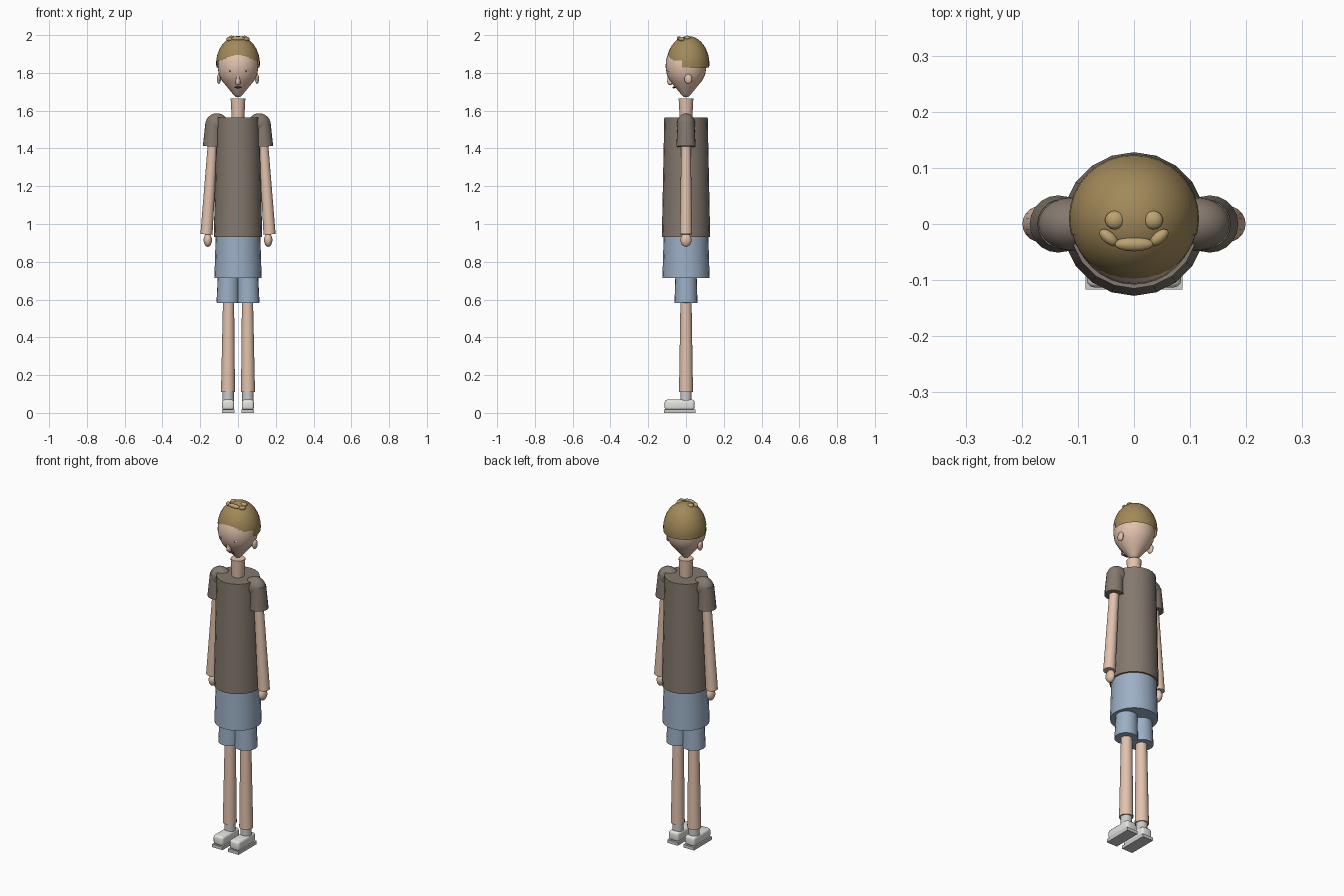
import bpy, bmesh, math
from mathutils import Vector, Matrix

if "Cube" in bpy.data.objects:
    bpy.data.objects.remove(bpy.data.objects["Cube"])

def material(name, rgb):
    m = bpy.data.materials.new(name)
    m.diffuse_color = (*rgb, 1)
    m.use_nodes = True
    m.node_tree.nodes["Principled BSDF"].inputs["Base Color"].default_value = m.diffuse_color
    return m

SKIN = material("skin", (0.76, 0.54, 0.42))
HAIR = material("hair", (0.36, 0.25, 0.10))
TUFT = material("tuft", (0.50, 0.36, 0.16))
SHIRT = material("shirt", (0.23, 0.19, 0.155))
DENIM = material("denim", (0.33, 0.43, 0.56))
WHITE = material("shoe_white", (0.78, 0.78, 0.74))
SOLE = material("sole_grey", (0.55, 0.55, 0.53))
SOCK = material("sock_grey", (0.62, 0.62, 0.60))
DARK = material("mouth_dark", (0.12, 0.05, 0.04))

def finish(name, bm, mat, smooth=True):
    bmesh.ops.recalc_face_normals(bm, faces=bm.faces)
    me = bpy.data.meshes.new(name)
    bm.to_mesh(me)
    bm.free()
    ob = bpy.data.objects.new(name, me)
    bpy.context.collection.objects.link(ob)
    me.materials.append(mat)
    if smooth:
        bpy.ops.object.select_all(action='DESELECT')
        ob.select_set(True)
        bpy.context.view_layer.objects.active = ob
        bpy.ops.object.shade_smooth_by_angle(angle=math.radians(40))
    return ob

def tube(name, a, b, ra, rb, mat, n=20):
    """Tapered cylinder from a (radius ra) to b (radius rb)."""
    a, b = Vector(a), Vector(b)
    rot = (b - a).to_track_quat('Z', 'Y').to_matrix().to_4x4()
    bm = bmesh.new()
    bmesh.ops.create_cone(bm, cap_ends=True, segments=n, radius1=ra, radius2=rb,
                          depth=(b - a).length,
                          matrix=Matrix.Translation((a + b) / 2) @ rot)
    return finish(name, bm, mat)

def ball_mesh(c, r, n=20, rot=Matrix()):
    bm = bmesh.new()
    bmesh.ops.create_uvsphere(bm, u_segments=n, v_segments=n // 2 + 2, radius=1,
                              matrix=Matrix.Translation(c) @ rot @ Matrix.Diagonal((*r, 1)))
    return bm

def ball(name, c, r, mat, n=20, rot=Matrix()):
    return finish(name, ball_mesh(c, r, n, rot), mat)

def box(name, lo, hi, mat, bevel=0.0):
    lo, hi = Vector(lo), Vector(hi)
    bm = bmesh.new()
    bmesh.ops.create_cube(bm, size=1, matrix=Matrix.Translation((lo + hi) / 2)
                          @ Matrix.Diagonal((*(hi - lo), 1)))
    if bevel:
        bmesh.ops.bevel(bm, geom=bm.edges[:], offset=bevel, segments=3,
                        profile=0.5, affect='EDGES')
    return finish(name, bm, mat)

def lathe(name, profile, mat, n=32):
    bm = bmesh.new()
    vs = [bm.verts.new((r, 0, z)) for r, z in profile]
    es = [bm.edges.new(p) for p in zip(vs, vs[1:])]
    bmesh.ops.spin(bm, geom=vs + es, cent=(0, 0, 0), axis=(0, 0, 1),
                   angle=2 * math.pi, steps=n)
    bmesh.ops.remove_doubles(bm, verts=bm.verts[:], dist=0.0005)
    return finish(name, bm, mat)

def hair_piece(name, c, r, cuts):
    """Ellipsoid shell trimmed by planes; keeps the side the normal points to."""
    bm = ball_mesh(c, r, 32)
    for co, no in cuts:
        bmesh.ops.bisect_plane(bm, geom=bm.verts[:] + bm.edges[:] + bm.faces[:],
                               plane_co=co, plane_no=no, clear_inner=True)
    return finish(name, bm, HAIR)

# Head and neck
lathe("head", [(0, 1.67), (0.014, 1.674), (0.027, 1.688), (0.052, 1.718), (0.084, 1.757),
               (0.101, 1.79), (0.108, 1.83), (0.106, 1.87), (0.088, 1.92),
               (0.055, 1.955), (0, 1.97)], SKIN)
tube("neck", (0, 0, 1.55), (0, 0, 1.665), 0.033, 0.039, SKIN)

# Hair cap, lower back hair and tufts
hair_piece("hair_cap", (0, 0.01, 1.85), (0.115, 0.113, 0.145), [((0, 0, 1.865), (0, 0, 1))])
hair_piece("back_hair", (0, 0.01, 1.85), (0.116, 0.114, 0.14),
           [((0, 0, 1.828), (0, 0, 1)), ((0, -0.02, 0), (0, 1, 0)),
            ((0, 0, 1.90), (0, 0, -1))])
ball("front_tuft", (0, -0.036, 1.982), (0.036, 0.013, 0.012), TUFT, 14)

# Face centre
tube("nose", (0, -0.082, 1.742), (0, -0.098, 1.815), 0.014, 0.003, SKIN, 12)
ball("nose_tip", (0, -0.083, 1.755), (0.013, 0.017, 0.02), SKIN, 14)
ball("mouth", (0, -0.064, 1.723), (0.02, 0.008, 0.005), DARK, 14)

# Torso and shorts
tube("shirt_body", (0, 0, 0.93), (0, 0, 1.565), 0.128, 0.115, SHIRT)
tube("shorts_hip", (0, 0, 0.715), (0, 0, 0.94), 0.125, 0.118, DENIM)

for s, side in ((-1, "right"), (1, "left")):
    # Face sides and tufts
    ball(f"{side}_eye", (s * 0.042, -0.083, 1.81), (0.018, 0.012, 0.009), WHITE, 14)
    ball(f"{side}_pupil", (s * 0.042, -0.092, 1.81), (0.006, 0.005, 0.006), DARK, 10)
    ball(f"{side}_ear", (s * 0.101, 0.012, 1.768), (0.011, 0.021, 0.026), SKIN, 14)
    ball(f"{side}_side_tuft", (s * 0.045, -0.024, 1.979), (0.02, 0.011, 0.012), TUFT, 14,
         Matrix.Rotation(s * 0.7, 4, 'Z'))
    ball(f"{side}_top_tuft", (s * 0.034, 0.007, 1.985), (0.018, 0.017, 0.012), TUFT, 14)

    # Shoulder, sleeve, arm, hand
    ball(f"{side}_shoulder", (s * 0.112, 0, 1.53), (0.06, 0.048, 0.056), SHIRT)
    tube(f"{side}_sleeve", (s * 0.135, 0, 1.41), (s * 0.128, 0, 1.54), 0.051, 0.044, SHIRT)
    tube(f"{side}_arm", (s * 0.167, 0, 0.945), (s * 0.128, 0, 1.52), 0.032, 0.024, SKIN)
    ball(f"{side}_hand", (s * 0.16, 0, 0.915), (0.022, 0.029, 0.036), SKIN)

    # Short leg, leg, sock, shoe
    tube(f"{side}_short_leg", (s * 0.053, 0, 0.582), (s * 0.05, 0, 0.74), 0.061, 0.056, DENIM)
    tube(f"{side}_leg", (s * 0.053, 0, 0.11), (s * 0.05, 0, 0.62), 0.037, 0.029, SKIN)
    tube(f"{side}_sock", (s * 0.052, 0, 0.06), (s * 0.052, 0, 0.115), 0.03, 0.03, SOCK)
    x0, x1 = sorted((s * 0.02, s * 0.084))
    box(f"{side}_shoe", (x0, -0.113, 0.016), (x1, 0.045, 0.07), WHITE, 0.013)
    box(f"{side}_sole", (x0 - 0.002, -0.117, 0), (x1 + 0.002, 0.05, 0.018), SOLE)
